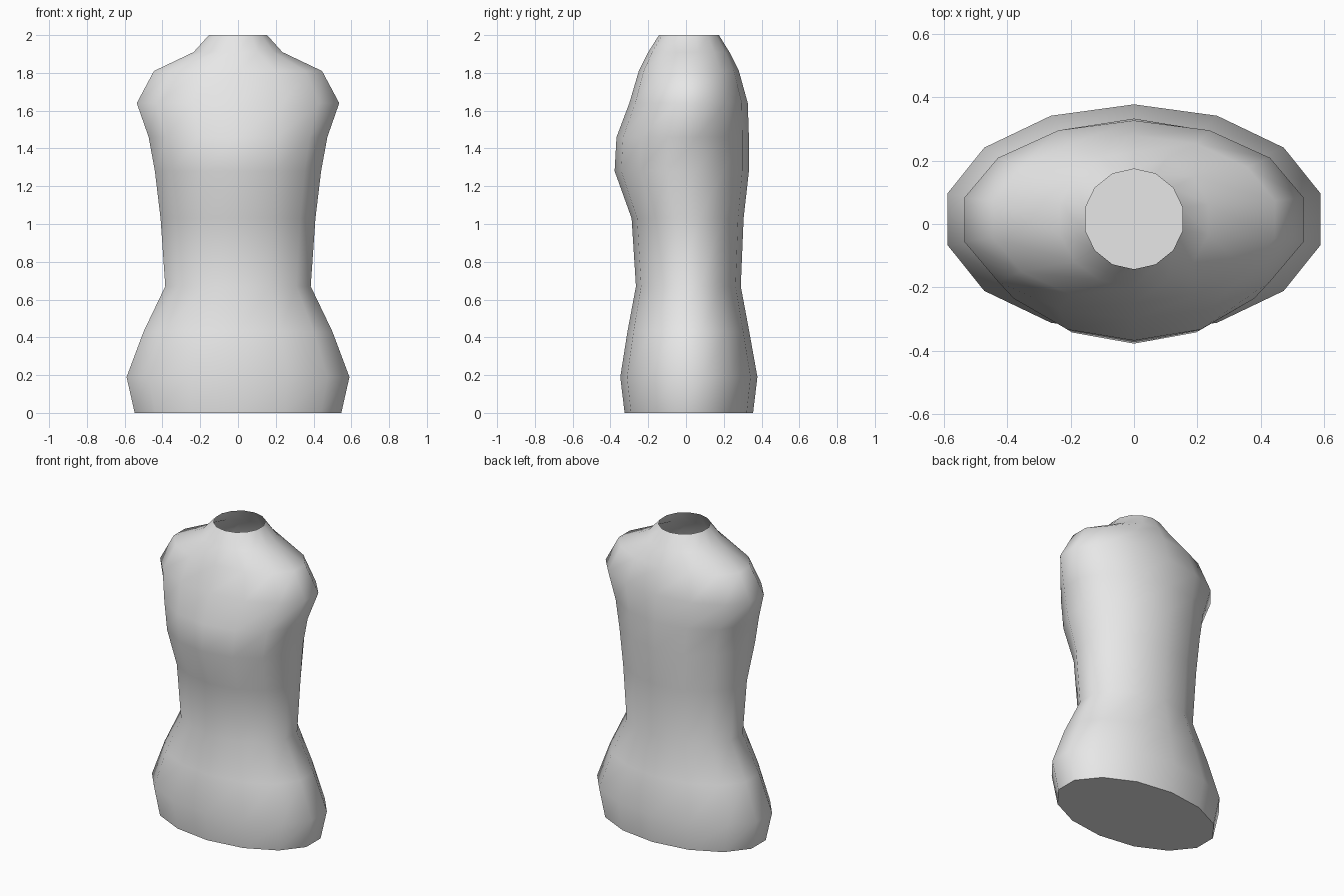
import bpy, bmesh, math

cube = bpy.data.objects.get("Cube")
if cube:
    bpy.data.objects.remove(cube, do_unlink=True)

SIDES = 14
# Cross-sections: height, half width at the flat side, front y, back y
RINGS = [
    (0.00, 0.547, -0.325, 0.355),   # hem
    (0.19, 0.590, -0.348, 0.378),   # hips
    (0.43, 0.500, -0.310, 0.335),
    (0.67, 0.385, -0.265, 0.290),   # waist
    (1.03, 0.410, -0.288, 0.305),
    (1.28, 0.440, -0.378, 0.333),   # bust
    (1.46, 0.473, -0.368, 0.333),
    (1.64, 0.536, -0.300, 0.327),   # shoulders
    (1.81, 0.445, -0.250, 0.280),
    (1.91, 0.235, -0.200, 0.230),
    (2.00, 0.154, -0.143, 0.174),   # open neck
]

grey = bpy.data.materials.new("light grey")
grey.use_nodes = True
colour = (0.8, 0.8, 0.8, 1.0)
grey.diffuse_color = colour
grey.node_tree.nodes["Principled BSDF"].inputs["Base Color"].default_value = colour

bm = bmesh.new()
flat_side = math.cos(math.pi / SIDES)


def add_ring(z, half_width, front, back):
    """An ellipse with a corner at the exact front and back."""
    rx, ry, cy = half_width / flat_side, (back - front) / 2, (back + front) / 2
    angles = [math.pi / 2 + math.tau * i / SIDES for i in range(SIDES)]
    return [bm.verts.new((rx * math.cos(a), cy + ry * math.sin(a), z)) for a in angles]


# Skin the rings; the base is closed and the neck is left open
rings = [add_ring(*r) for r in RINGS]
for low, high in zip(rings, rings[1:]):
    for i in range(SIDES):
        j = (i + 1) % SIDES
        bm.faces.new((low[i], low[j], high[j], high[i]))
bm.faces.new(list(reversed(rings[0])))

mesh = bpy.data.meshes.new("torso")
bm.to_mesh(mesh)
bm.free()
mesh.materials.append(grey)
torso = bpy.data.objects.new("torso", mesh)
bpy.context.collection.objects.link(torso)

# Smooth body with a crisp hem
bpy.ops.object.select_all(action="DESELECT")
torso.select_set(True)
bpy.context.view_layer.objects.active = torso
bpy.ops.object.shade_smooth_by_angle(angle=math.radians(70))
